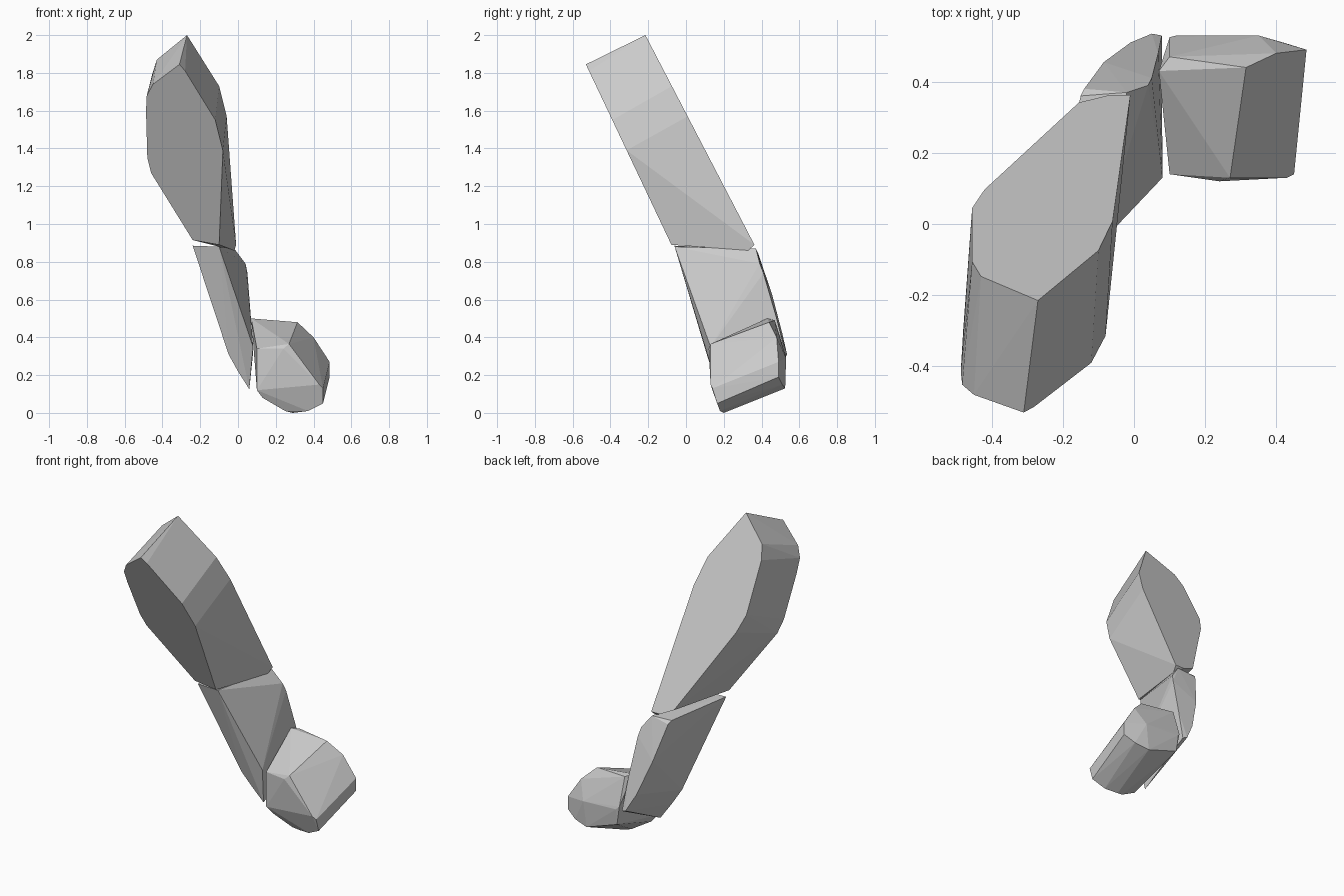
import bpy, bmesh, math


def hull(name, points):
    """Faceted convex solid around a few corner points."""
    bm = bmesh.new()
    for p in points:
        bm.verts.new(p)
    res = bmesh.ops.convex_hull(bm, input=bm.verts)
    loose = [v for v in bm.verts if not v.link_faces]
    bmesh.ops.delete(bm, geom=loose, context='VERTS')
    bmesh.ops.dissolve_limit(bm, angle_limit=math.radians(1.5),
                             verts=bm.verts, edges=bm.edges)
    bmesh.ops.recalc_face_normals(bm, faces=bm.faces)
    mesh = bpy.data.meshes.new(name)
    bm.to_mesh(mesh)
    bm.free()
    obj = bpy.data.objects.new(name, mesh)
    bpy.context.collection.objects.link(obj)
    return obj


def on_plane(profile, y_top, z_top, slope):
    """Lay an (x, z) outline on a plane leaning back towards the bottom."""
    return [(x, y_top + (z_top - z) * slope, z) for x, z in profile]


# Upper slab: two matching outlines on parallel leaning planes
slab_front = [(-0.31, 1.845), (-0.28, 1.81), (-0.12, 1.55), (-0.08, 1.39),
              (-0.10, 0.89), (-0.24, 0.915), (-0.46, 1.27), (-0.48, 1.35),
              (-0.487, 1.60), (-0.483, 1.68), (-0.45, 1.74)]
slab_back = [(-0.27, 2.0), (-0.10, 1.73), (-0.06, 1.57), (-0.01, 0.89),
             (-0.03, 0.90), (-0.07, 0.89), (-0.155, 0.93), (-0.42, 1.40),
             (-0.455, 1.50), (-0.455, 1.79), (-0.43, 1.87)]
hull("upper_segment",
     on_plane(slab_front, -0.53, 1.845, 0.474)
     + on_plane(slab_back, -0.215, 2.0, 0.52)
     + [(-0.02, 0.33, 0.86)])

# Middle wedge: front edge, back edge, then the side facing the end block
hull("middle_segment", [
    (-0.24, -0.06, 0.885), (-0.10, -0.06, 0.88), (-0.05, 0.11, 0.31),
    (0.0, 0.14, 0.22), (0.06, 0.17, 0.125),
    (-0.15, 0.36, 0.87), (-0.14, 0.38, 0.85), (-0.085, 0.455, 0.63),
    (-0.01, 0.51, 0.42), (0.05, 0.535, 0.31), (0.078, 0.53, 0.30),
    (-0.02, 0.37, 0.87), (-0.02, 0.33, 0.85), (0.04, 0.39, 0.79),
    (0.05, 0.41, 0.74), (0.068, 0.48, 0.50), (0.08, 0.13, 0.35),
    (-0.02, 0.055, 0.66)])

# End block: front outline then back outline
hull("end_segment", [
    (0.10, 0.14, 0.34), (0.24, 0.12, 0.34), (0.27, 0.13, 0.365),
    (0.43, 0.13, 0.15), (0.45, 0.14, 0.13), (0.45, 0.165, 0.05),
    (0.37, 0.18, 0.01), (0.29, 0.20, 0.0), (0.25, 0.19, 0.01),
    (0.13, 0.16, 0.08), (0.10, 0.14, 0.12),
    (0.07, 0.43, 0.50), (0.10, 0.47, 0.49), (0.315, 0.44, 0.48),
    (0.40, 0.48, 0.40), (0.485, 0.49, 0.27), (0.485, 0.49, 0.19),
    (0.42, 0.51, 0.15), (0.33, 0.525, 0.13), (0.35, 0.53, 0.29),
    (0.12, 0.53, 0.30), (0.10, 0.525, 0.32), (0.12, 0.52, 0.20)])
